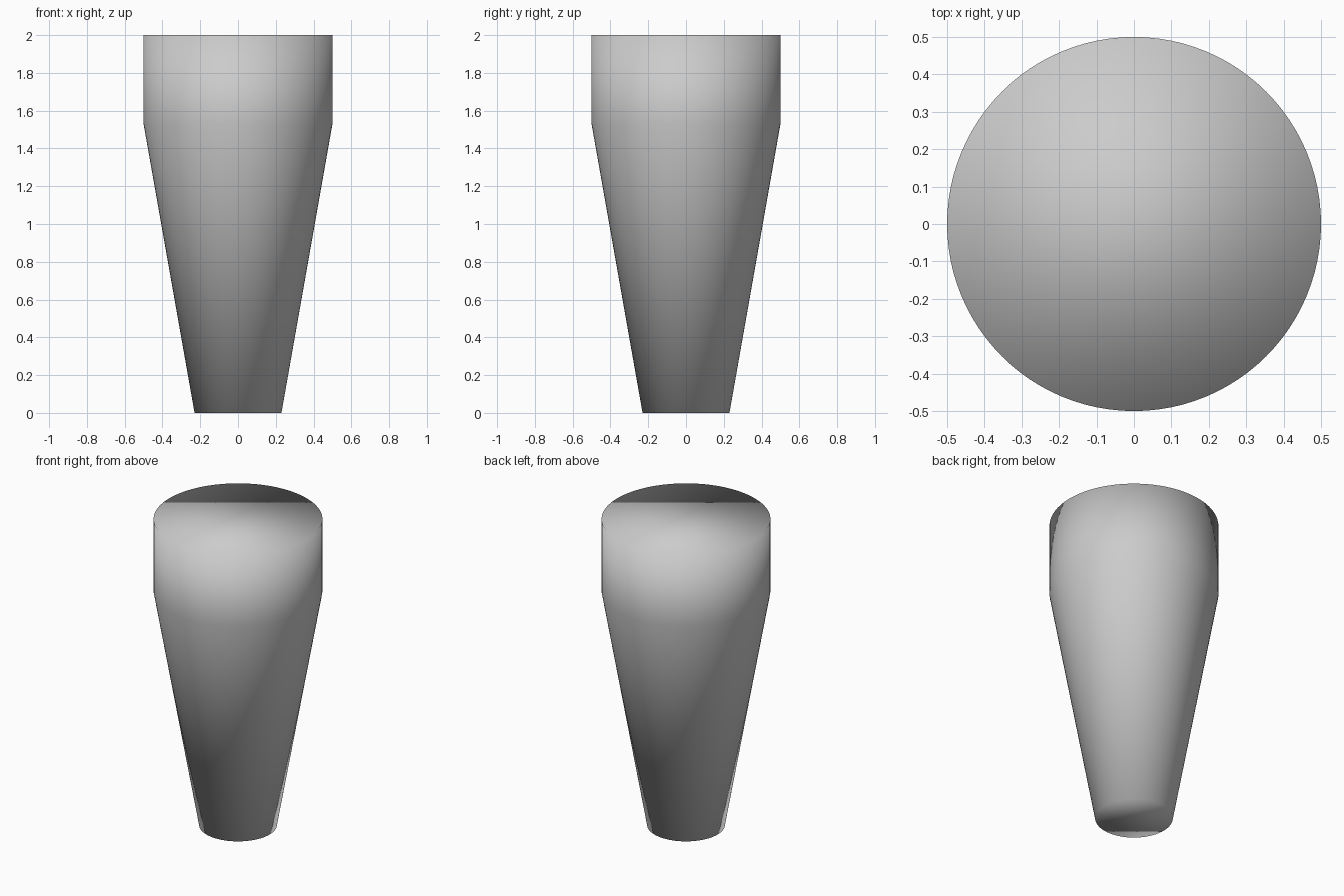
import bpy, bmesh
from math import cos, sin, tau

if "Cube" in bpy.data.objects:
    bpy.data.objects.remove(bpy.data.objects["Cube"])

SEGMENTS = 96
# Profile of the turned body: (radius, height) from foot to rim
PROFILE = [(0.23, 0.0), (0.5, 1.53), (0.5, 2.0)]


def ring(bm, radius, z):
    return [bm.verts.new((radius * cos(tau * i / SEGMENTS),
                          radius * sin(tau * i / SEGMENTS), z))
            for i in range(SEGMENTS)]


def turned_solid(name, profile):
    bm = bmesh.new()
    rings = [ring(bm, r, z) for r, z in profile]
    # Side walls
    for low, high in zip(rings, rings[1:]):
        for i in range(SEGMENTS):
            j = (i + 1) % SEGMENTS
            bm.faces.new((low[i], low[j], high[j], high[i]))
    # End caps
    bm.faces.new(rings[0][::-1])
    bm.faces.new(rings[-1])
    # Fully smooth, including over the rims
    for face in bm.faces:
        face.smooth = True
    mesh = bpy.data.meshes.new(name)
    bm.to_mesh(mesh)
    bm.free()
    obj = bpy.data.objects.new(name, mesh)
    bpy.context.collection.objects.link(obj)
    return obj


# Tapered leg with a straight collar at the top
turned_solid("tapered_leg", PROFILE)
